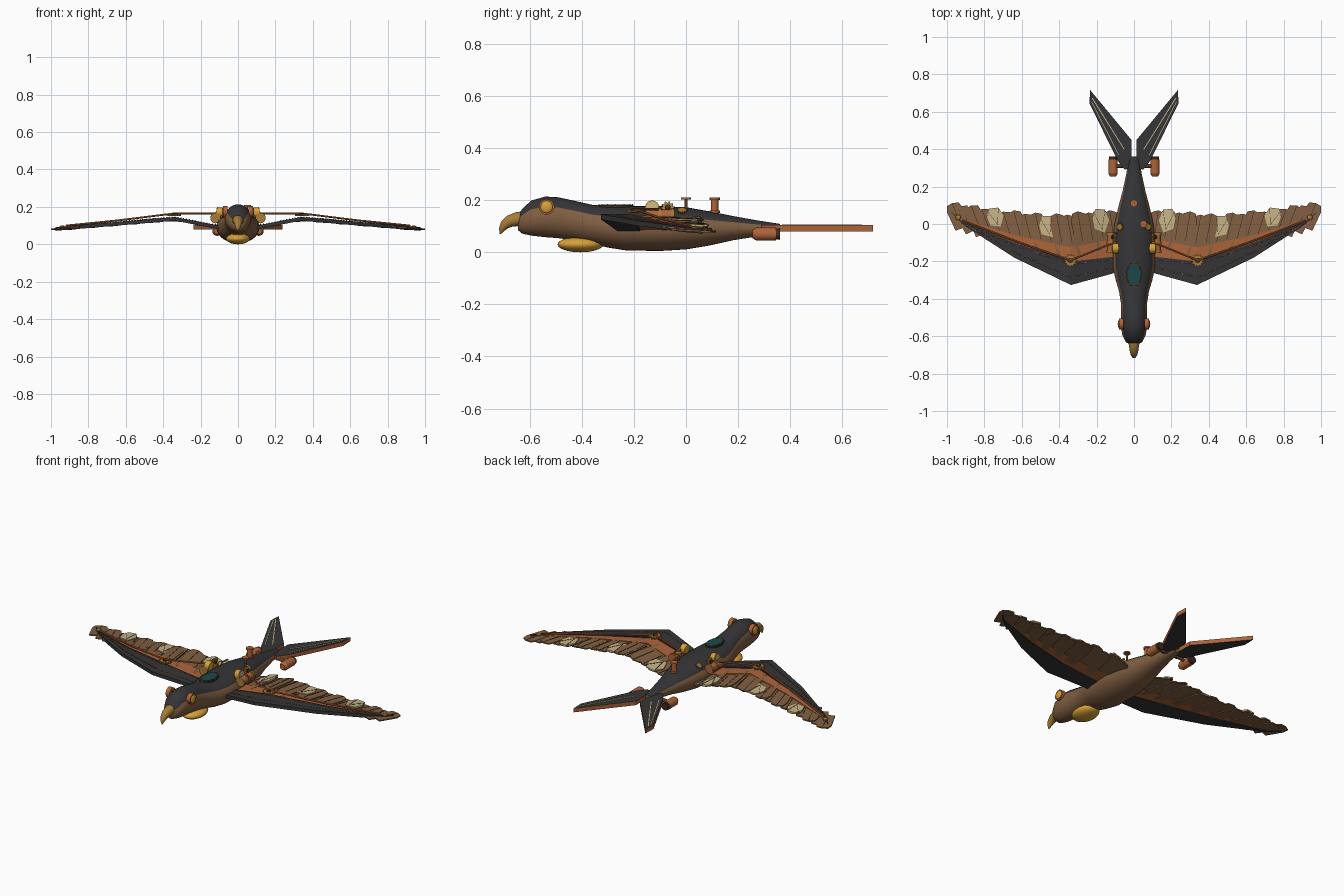
import bpy, bmesh, math
from mathutils import Vector, Matrix

if "Cube" in bpy.data.objects:
    bpy.data.objects.remove(bpy.data.objects["Cube"])


def mat(name, r, g, b):
    m = bpy.data.materials.new(name)
    m.diffuse_color = [(c / 255) ** 2.2 for c in (r, g, b)] + [1]
    m.use_nodes = True
    m.node_tree.nodes["Principled BSDF"].inputs["Base Color"].default_value = m.diffuse_color
    return m


DARK = mat("charcoal", 56, 56, 58)
BROWN = mat("leather brown", 128, 95, 68)
COPPER = mat("copper", 172, 100, 60)
GOLD = mat("gold", 214, 160, 58)
BRASS = mat("brass", 165, 122, 58)
CREAM = mat("cream", 196, 176, 132)
TEAL = mat("teal glass", 32, 74, 78)
BLACK = mat("dark bronze", 62, 48, 36)


def obj(name, bm, *mats, mirror=False, smooth=35):
    bmesh.ops.recalc_face_normals(bm, faces=bm.faces)
    me = bpy.data.meshes.new(name)
    bm.to_mesh(me)
    bm.free()
    for m in mats:
        me.materials.append(m)
    o = bpy.data.objects.new(name, me)
    bpy.context.collection.objects.link(o)
    bpy.ops.object.select_all(action='DESELECT')
    o.select_set(True)
    bpy.context.view_layer.objects.active = o
    if smooth:
        bpy.ops.object.shade_smooth_by_angle(angle=math.radians(smooth))
    if mirror:
        o.modifiers.new("Mirror", 'MIRROR').use_mirror_merge = False
    return o


def interp(x, pts):
    for (a, u), (b, v) in zip(pts, pts[1:]):
        if x <= b:
            return u + (v - u) * max(0, (x - a) / (b - a))
    return pts[-1][1]


def loft(bm, rings):
    vs = [[bm.verts.new(p) for p in r] for r in rings]
    n = len(vs[0])
    for a, b in zip(vs, vs[1:]):
        for i in range(n):
            j = (i + 1) % n
            bm.faces.new((a[i], a[j], b[j], b[i]))
    bm.faces.new(vs[0])
    bm.faces.new(vs[-1])


def prism(bm, pts, th):
    loft(bm, [pts, [Vector(p) - Vector((0, 0, th)) for p in pts]])


def cyl(bm, a, b, r1, r2=None, seg=16):
    a, b = Vector(a), Vector(b)
    m = Matrix.Translation((a + b) / 2) @ (b - a).to_track_quat('Z', 'Y').to_matrix().to_4x4()
    bmesh.ops.create_cone(bm, cap_ends=True, segments=seg, radius1=r1,
                          radius2=r1 if r2 is None else r2, depth=(b - a).length, matrix=m)


def ball(bm, c, s, seg=8):
    bmesh.ops.create_uvsphere(bm, u_segments=seg, v_segments=max(4, seg // 2), radius=1,
                              matrix=Matrix.Translation(c) @ Matrix.Diagonal((*s, 1)))


def gear(bm, c, axis, r, th, teeth=10):
    q = Vector(axis).to_track_quat('Z', 'Y')
    prof = [(r if i % 4 < 2 else r * .76, math.tau * i / (4 * teeth)) for i in range(4 * teeth)]
    loft(bm, [[Vector(c) + q @ Vector((k * math.cos(t), k * math.sin(t), z)) for k, t in prof]
              for z in (-th / 2, th / 2)])


def along(path, step):
    for a, b in zip(path, path[1:]):
        a, b = Vector(a), Vector(b)
        n = max(1, round((b - a).length / step))
        for i in range(n):
            yield a.lerp(b, i / n)


# Body: elliptical rings (y, half width, bottom, top), dark back by ring angle
N = 36
rings = []
for y, w, lo, hi in [(-.645, .022, .085, .14), (-.63, .045, .072, .165), (-.595, .062, .064, .198),
                     (-.54, .071, .058, .214), (-.49, .07, .054, .211), (-.43, .069, .046, .198),
                     (-.36, .08, .032, .182), (-.3, .098, .018, .177), (-.23, .113, .007, .177),
                     (-.1, .115, .005, .177), (0, .104, .011, .173), (.09, .084, .026, .157),
                     (.18, .06, .046, .139), (.27, .041, .06, .123), (.36, .026, .072, .109)]:
    rings.append([(w * math.cos(math.tau * i / N), y, (lo + hi) / 2 + (hi - lo) / 2 * math.sin(math.tau * i / N))
                  for i in range(N)])
bm = bmesh.new()
loft(bm, rings)
bm.faces.ensure_lookup_table()
for k, f in enumerate(bm.faces):
    f.material_index = int(k < N * 14 and 3 <= k % N < N // 2 - 3)
obj("body", bm, BROWN, DARK, smooth=50)

# Hooked beak
bm = bmesh.new()
path = [(-.615, .125, .034), (-.65, .127, .027), (-.678, .119, .023), (-.697, .104, .018),
        (-.708, .086, .011), (-.713, .07, .002)]
rings = []
for i, (y, z, r) in enumerate(path):
    p, q = path[max(i - 1, 0)], path[min(i + 1, len(path) - 1)]
    d = Vector((0, q[0] - p[0], q[1] - p[1])).normalized()
    up = Vector((1, 0, 0)).cross(d)
    rings.append([Vector((0, y, z)) + r * (Vector((math.cos(t), 0, 0)) + up * math.sin(t))
                  for t in [math.tau * k / 16 for k in range(16)]])
loft(bm, rings)
obj("beak", bm, BRASS, smooth=60)

# Throat pouch
bm = bmesh.new()
ball(bm, (0, -.405, .03), (.064, .088, .03), 28)
obj("throat_pouch", bm, GOLD, smooth=60)

# Eyes: copper rim and gold lens
bm = bmesh.new()
cyl(bm, (.055, -.535, .174), (.08, -.535, .174), .03, seg=24)
obj("eye_rims", bm, COPPER, mirror=True)
bm = bmesh.new()
ball(bm, (.078, -.535, .174), (.009, .024, .024), 20)
obj("eye_lenses", bm, GOLD, mirror=True, smooth=60)

# Back window: rim, glass, rivets
bm, glass, riv = bmesh.new(), bmesh.new(), bmesh.new()
oval = lambda k, z: [(.038 * k * math.cos(math.tau * i / 24), -.27 + .064 * k * math.sin(math.tau * i / 24), z)
                     for i in range(24)]
prism(bm, oval(1.08, .181), .01)
prism(glass, oval(.9, .184), .006)
for p in oval(1.0, .182)[::2]:
    ball(riv, p, (.003, .003, .003))
obj("window_rim", bm, BLACK)
obj("window_glass", glass, TEAL)
obj("window_rivets", riv, COPPER)

# Wings: bent slabs described by stations (x, front y, rear y)
ZW = [(0, .07), (.1, .09), (.337, .136), (1, .08)]
zf = lambda x: interp(x, ZW)


def slab(name, stations, dz, th, m):
    bm = bmesh.new()
    loft(bm, [[(x, a, zf(x) + dz), (x, b, zf(x) + dz), (x, b, zf(x) + dz - th), (x, a, zf(x) + dz - th)]
              for x, a, b in stations])
    obj(name, bm, m, mirror=True, smooth=0)


slab("wing_leading_panel", [(.06, -.25, -.17), (.337, -.326, -.2), (.64, -.18, -.1), (.92, 0, .015),
                            (.975, .06, .065)], .01, .02, DARK)
BAND = [(.06, -.2, -.07), (.337, -.24, -.125), (.64, -.14, -.06), (.93, 0, .03)]
slab("wing_copper_band", BAND, .005, .011, COPPER)

# Feathers fan outwards; a few carry cream patched tips with dark shafts
EDGE = [(.1, .08), (.2, .07), (.45, .045), (.75, .075), (1, .108)]
feathers, patches, shafts = bmesh.new(), bmesh.new(), bmesh.new()
COUNT = 16
for i in range(COUNT):
    t = i / (COUNT - 1)
    bx = .1 + .82 * t
    base = Vector((bx, interp(bx, [(x, b) for x, a, b in BAND]) - .05))
    tx = min(bx + .03 + .035 * t, .972)
    tip = Vector((tx, interp(tx, EDGE) + (.008 if i % 2 else -.004)))
    d = (tip - base).normalized()
    s, L = Vector((d.y, -d.x)), (tip - base).length

    def plate(bm, outline, dz, th):
        pts = []
        for u, v in outline:
            p = base + d * u * L + s * v
            pts.append((min(p.x, 1), p.y, zf(p.x) + dz + .06 * v - .004 * u))
        prism(bm, pts, th)

    dz = .001 + (i % 2) * .003
    plate(feathers, [(0, -.036), (0, .036), (.75, .044), (.96, .032), (1, .0), (.93, -.034), (.72, -.042)], dz, .007)
    plate(shafts, [(.3, -.0015), (.3, .0015), (.97, .0015), (.97, -.0015)], dz + .0015, .004)
    if i in (1, 6, 11):
        plate(patches, [(.42, -.012), (.55, .042), (.8, .045), (1.02, .018), (.97, -.03), (.7, -.045)], dz + .006, .007)
        for v in (-.03, .03):
            plate(shafts, [(.5, -.001), (.5, .001), (.95, v + .001), (.95, v - .001)], dz + .0075, .003)
obj("wing_feathers", feathers, BROWN, mirror=True, smooth=0)
obj("feather_patches", patches, CREAM, mirror=True, smooth=0)
obj("feather_shafts", shafts, BLACK, mirror=True, smooth=0)

# Rivet rows on the wing panels
bm = bmesh.new()
for row in ([(.12, -.235), (.337, -.285), (.64, -.15), (.93, .015)],
            [(.12, -.19), (.337, -.215), (.64, -.115), (.9, 0)]):
    for p in along([(x, y, 0) for x, y in row], .016):
        ball(bm, (p.x, p.y, zf(p.x) + .011), (.0035, .0035, .003), 6)
obj("wing_rivets", bm, COPPER, mirror=True)

# Wing linkage rods, elbow gears and tip caps
bm = bmesh.new()
link = [(.11, -.1, .165), (.34, -.195, .165), (.64, -.09, .128), (.92, .02, .1)]
for a, b in zip(link, link[1:]):
    cyl(bm, a, b, .005, seg=8)
obj("wing_rods", bm, COPPER, mirror=True)
bm = bmesh.new()
gear(bm, (.34, -.195, .157), (0, 0, 1), .036, .01, 12)
gear(bm, (.105, -.07, .17), (1, 0, .4), .026, .01)
gear(bm, (.075, -.015, .16), (.6, 0, 1), .02, .008)
ball(bm, (.94, .035, .093), (.015, .015, .008), 12)
obj("gears", bm, BRASS, mirror=True)
bm = bmesh.new()
cyl(bm, (.34, -.195, .15), (.34, -.195, .168), .014)
cyl(bm, (.095, -.07, .165), (.118, -.07, .175), .01)
obj("gear_hubs", bm, BLACK, mirror=True)

# Shoulder boilers with brass bands
bm, bands = bmesh.new(), bmesh.new()
cyl(bm, (.12, -.15, .14), (.12, -.045, .14), .024, seg=20)
for y in (-.148, -.1, -.052):
    cyl(bands, (.12, y - .006, .14), (.12, y + .006, .14), .028, seg=20)
obj("shoulder_boilers", bm, COPPER, mirror=True)
obj("boiler_bands", bands, BRASS, mirror=True)

# Pressure gauges facing outwards
bm, face = bmesh.new(), bmesh.new()
cyl(bm, (.085, -.13, .168), (.115, -.13, .172), .027, seg=24)
cyl(face, (.112, -.13, .1716), (.117, -.13, .1724), .021, seg=24)
obj("gauge_cases", bm, GOLD, mirror=True)
obj("gauge_faces", face, CREAM, mirror=True)

# Chimney and valve wheel on the back
bm = bmesh.new()
cyl(bm, (0, .11, .145), (0, .11, .208), .014)
for z in (.155, .206):
    cyl(bm, (0, .11, z - .005), (0, .11, z + .005), .02)
obj("chimney", bm, COPPER)
bm = bmesh.new()
cyl(bm, (.05, 0, .14), (.05, 0, .208), .005, seg=10)
cyl(bm, (.05, 0, .203), (.05, 0, .21), .019)
obj("valve_wheel", bm, COPPER)

# Forked tail: copper edge around dark inset faces, cream centre line
bm = bmesh.new()
prism(bm, [(x, y, .104) for x, y in [(.012, .3), (.014, .45), (.235, .717), (.238, .645), (.085, .335), (.05, .29)]], .024)
flat = [f for f in bm.faces if len(f.verts) == 6]
bmesh.ops.inset_individual(bm, faces=flat, thickness=.009)
for f in flat:
    f.material_index = 1
obj("tail_forks", bm, COPPER, DARK, mirror=True, smooth=0)
bm = bmesh.new()
prism(bm, [(.05, .4, .106), (.054, .398, .106), (.226, .672, .106), (.222, .676, .106)], .004)
prism(bm, [(.08, .37, .106), (.083, .368, .106), (.228, .652, .106), (.225, .654, .106)], .004)
obj("tail_lines", bm, CREAM, mirror=True, smooth=0)

# Tail thrusters with mounts
bm, noz = bmesh.new(), bmesh.new()
cyl(bm, (.112, .27, .07), (.112, .345, .07), .025, seg=20)
cyl(bm, (.112, .255, .07), (.112, .27, .07), .016, .025, seg=20)
cyl(bm, (.03, .31, .085), (.112, .31, .075), .01, seg=10)
cyl(noz, (.112, .34, .07), (.112, .36, .07), .02, .022, seg=20)
obj("thrusters", bm, COPPER, mirror=True)
obj("thruster_nozzles", noz, BLACK, mirror=True)
